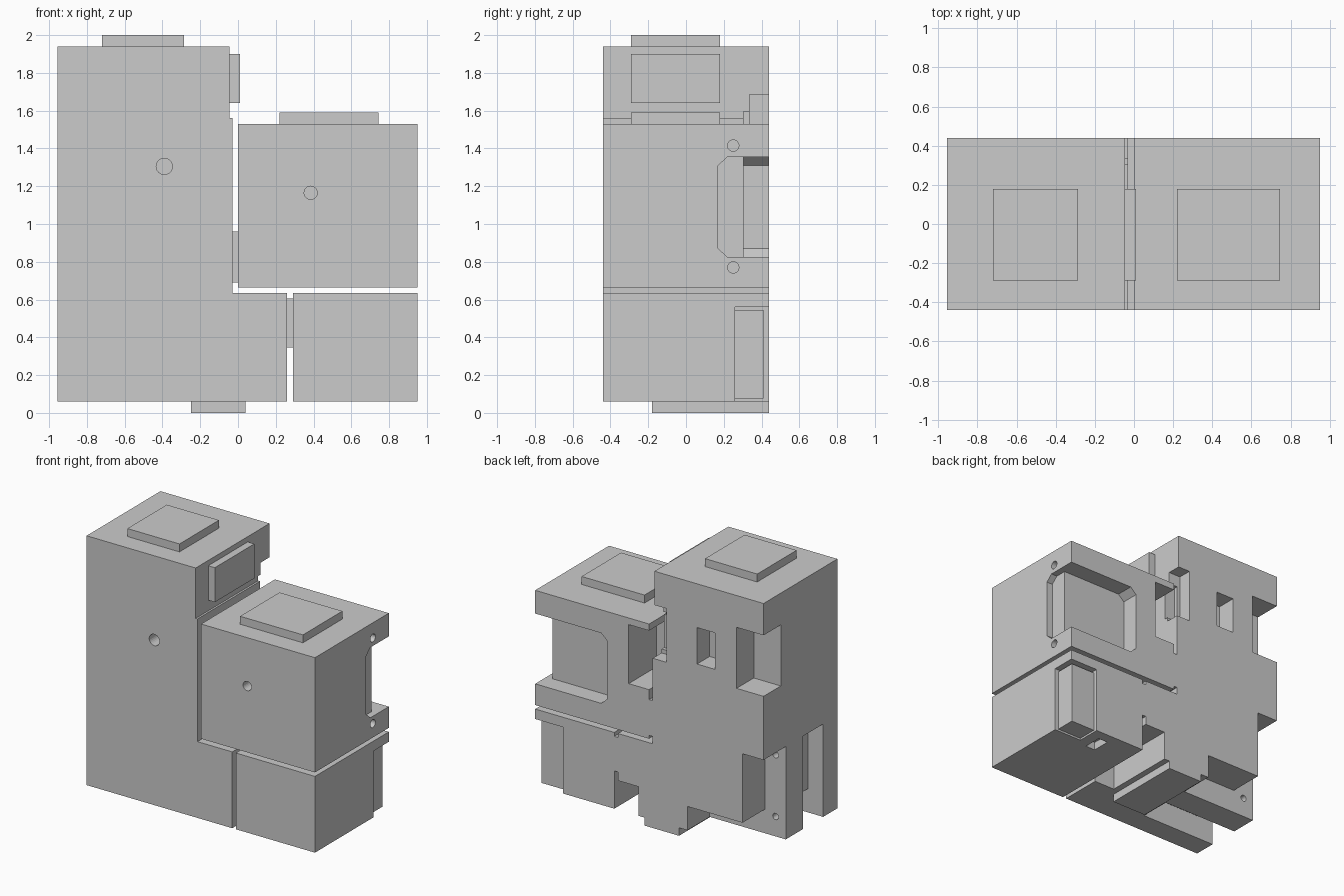
import bpy, bmesh, math
from mathutils import Matrix, Vector

if "Cube" in bpy.data.objects:
    bpy.data.objects.remove(bpy.data.objects["Cube"])


def finish(name, bm):
    bmesh.ops.recalc_face_normals(bm, faces=bm.faces)
    me = bpy.data.meshes.new(name)
    bm.to_mesh(me)
    bm.free()
    ob = bpy.data.objects.new(name, me)
    bpy.context.collection.objects.link(ob)
    return ob


def box(name, x0, x1, y0, y1, z0, z1):
    bm = bmesh.new()
    size = Matrix.Diagonal((x1 - x0, y1 - y0, z1 - z0, 1))
    mid = Matrix.Translation(((x0 + x1) / 2, (y0 + y1) / 2, (z0 + z1) / 2))
    bmesh.ops.create_cube(bm, size=1, matrix=mid @ size)
    return finish(name, bm)


def prism(name, points, along):
    """Extrude a closed loop of 3D points along a vector."""
    bm = bmesh.new()
    face = bm.faces.new([bm.verts.new(p) for p in points])
    new = bmesh.ops.extrude_face_region(bm, geom=[face])["geom"]
    bmesh.ops.translate(bm, vec=Vector(along),
                        verts=[v for v in new if isinstance(v, bmesh.types.BMVert)])
    return finish(name, bm)


def peg(r, depth, loc, axis):
    """Cylinder cutter centred on loc."""
    bm = bmesh.new()
    turn = Matrix.Rotation(math.pi / 2, 4, axis)
    bmesh.ops.create_cone(bm, cap_ends=True, segments=24, radius1=r, radius2=r,
                          depth=depth, matrix=Matrix.Translation(loc) @ turn)
    return finish("hole_cutter", bm)


def cut(ob, cutters):
    for c in cutters:
        m = ob.modifiers.new("cut", 'BOOLEAN')
        m.operation, m.solver, m.object = 'DIFFERENCE', 'EXACT', c
        bpy.context.view_layer.objects.active = ob
        bpy.ops.object.modifier_apply(modifier=m.name)
        bpy.data.objects.remove(c)


def notch(*b):
    return box("notch_cutter", *b)


W = 0.44     # half depth
O = 0.5      # beyond the back

# Tall block with an L-shaped front profile
outline = [(-.955, .06), (.26, .06), (.26, .635), (-.03, .635), (-.03, 1.56),
           (-.045, 1.56), (-.045, 1.94), (-.955, 1.94)]
tall = prism("tall_block", [(x, -W, z) for x, z in outline], (0, 2 * W, 0))
cut(tall, [
    notch(-1, -.73, .235, O, 1.24, 1.70),      # upper left back corner
    notch(-.55, -.40, .29, O, 1.335, 1.61),    # back window
    notch(-.145, .02, .335, O, 1.28, 1.685),   # upper right back corner
    notch(-.12, .02, .305, O, 1.31, 1.595),
    notch(-1, -.78, .175, O, 0, .76),          # lower left back corner
    notch(-.80, -.32, .175, O, 0, .24),        # underside step
    notch(-1, -.83, -.27, -.03, 0, .76),       # left side slot
    notch(-.85, -.32, -.27, -.03, 0, .24),     # underside channel
    notch(.087, .35, -.12, O, 0, .28),         # lower right back corner
    peg(.043, .2, (-.39, -W, 1.305), 'X'),
    peg(.024, .2, (-.87, .175, .675), 'X'),
    peg(.024, .2, (-.87, .175, .21), 'X'),
])

# Upper right block, with chamfered pockets wrapping its back corner
upper = box("upper_right_block", 0, .95, -W, W, .665, 1.53)
z0, z1, c = .825, 1.355, .045
side = [(O, z0), (.22, z0), (.17, z0 + c), (.17, z1 - c), (.22, z1), (O, z1)]
back = [(1, z0), (.40, z0), (.35, z0 + c), (.35, z1 - c), (.40, z1), (1, z1)]
cut(upper, [
    prism("side_cutter", [(.90, y, z) for y, z in side], (.1, 0, 0)),
    prism("back_cutter", [(x, .305, z) for x, z in back], (0, .2, 0)),
    notch(-.05, .17, .11, O, 1.035, 1.48),
    peg(.035, .2, (.385, -W, 1.165), 'X'),
    peg(.03, .2, (.95, .25, 1.415), 'Y'),
    peg(.03, .2, (.95, .25, .77), 'Y'),
])

# Lower right block, with a recessed insert in its back corner
lower = box("lower_right_block", .29, .95, -W, W, .06, .635)
cut(lower, [
    notch(.716, 1, .26, O, 0, .56),
    notch(.55, .63, .22, .36, 0, .12),
])
box("corner_insert", .70, .92, .25, .41, .075, .545)

# Raised pads and the spacers joining the blocks
pads = {
    "tall_top_pad": (-.72, -.285, -.29, .18, 1.93, 2.0),
    "upper_top_pad": (.22, .745, -.29, .18, 1.52, 1.59),
    "tall_side_pad": (-.055, .01, -.29, .18, 1.64, 1.90),
    "upper_spacer": (-.03, 0, -.18, W, .69, .96),
    "lower_spacer": (.26, .29, -.18, W, .345, .605),
    "bottom_pad": (-.25, .04, -.18, W, 0, .06),
}
for name, b in pads.items():
    box(name, *b)
